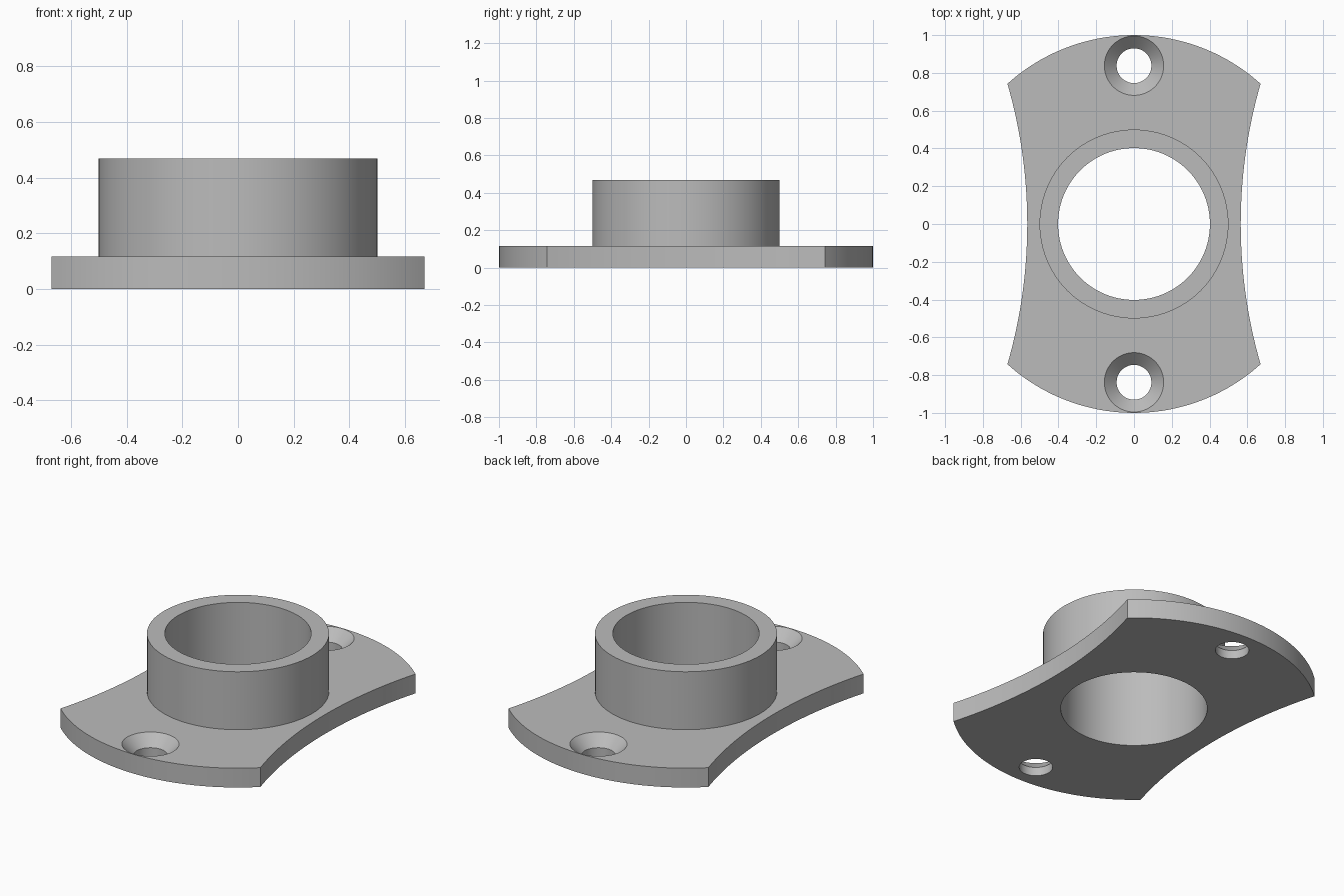
import bpy, bmesh, math

if "Cube" in bpy.data.objects:
    bpy.data.objects.remove(bpy.data.objects["Cube"])

R_PLATE, CORNER_X, WAIST_X = 1.0, 0.67, 0.565
T, TOP = 0.117, 0.468
HOLE_Y, HOLE_R, SINK_R = 0.838, 0.092, 0.157
SINK_Z = T - (SINK_R - HOLE_R)          # 45 degree countersink

grey = bpy.data.materials.new("grey_metal")
grey.diffuse_color = (0.5, 0.5, 0.5, 1)
grey.use_nodes = True
grey.node_tree.nodes["Principled BSDF"].inputs["Base Color"].default_value = grey.diffuse_color


def make_object(name, bm):
    bmesh.ops.recalc_face_normals(bm, faces=bm.faces)
    mesh = bpy.data.meshes.new(name)
    bm.to_mesh(mesh)
    bm.free()
    mesh.materials.append(grey)
    ob = bpy.data.objects.new(name, mesh)
    bpy.context.collection.objects.link(ob)
    return ob


def lathe(name, profile, y=0, n=96):
    """Closed solid turned about a vertical axis from (radius, z) points."""
    bm = bmesh.new()
    rings = [[bm.verts.new((r * math.cos(2 * math.pi * i / n),
                            y + r * math.sin(2 * math.pi * i / n), z))
              for i in range(n)] for r, z in profile]
    for a, b in zip(rings, rings[1:]):
        for i in range(n):
            j = (i + 1) % n
            bm.faces.new((a[i], a[j], b[j], b[i]))
    bm.faces.new(rings[0][::-1])
    bm.faces.new(rings[-1])
    return make_object(name, bm)


def arc(cx, r, a0, a1, n):
    return [(cx + r * math.cos(a0 + (a1 - a0) * i / n),
             r * math.sin(a0 + (a1 - a0) * i / n)) for i in range(n)]


# Flange plate: convex ends, concave waisted sides
corner_y = math.sqrt(R_PLATE ** 2 - CORNER_X ** 2)
sag = CORNER_X - WAIST_X
side_r = (corner_y ** 2 + sag ** 2) / (2 * sag)
side_c = WAIST_X + side_r
end_a = math.atan2(corner_y, CORNER_X)
side_a = math.asin(corner_y / side_r)
half = (arc(0, R_PLATE, end_a, math.pi - end_a, 40)
        + arc(-side_c, side_r, side_a, -side_a, 32))
outline = half + [(-x, -y) for x, y in half]
bm = bmesh.new()
base = bm.faces.new([bm.verts.new((x, y, 0)) for x, y in outline])
ext = bmesh.ops.extrude_face_region(bm, geom=[base], use_keep_orig=True)
bmesh.ops.translate(bm, vec=(0, 0, T),
                    verts=[v for v in ext["geom"] if isinstance(v, bmesh.types.BMVert)])
flange = make_object("flange", bm)

# Raised collar, overlapping the plate before being joined to it
collar = lathe("collar_helper", [(0.5, 0.05), (0.5, TOP)])

# Centre bore and the two countersunk screw holes
e = 0.1
bore = lathe("bore_cutter", [(0.402, -e), (0.402, TOP + e)])
screw_holes = [lathe("screw_hole_cutter",
                     [(HOLE_R, -e), (HOLE_R, SINK_Z), (SINK_R, T), (SINK_R, T + e)],
                     s * HOLE_Y, 64) for s in (1, -1)]

for helper, op in [(collar, 'UNION'), (bore, 'DIFFERENCE')] + [(h, 'DIFFERENCE') for h in screw_holes]:
    mod = flange.modifiers.new(helper.name, 'BOOLEAN')
    mod.operation, mod.object, mod.solver = op, helper, 'EXACT'

# Apply the cuts, then remove the helpers
bpy.context.view_layer.update()
cut = bpy.data.meshes.new_from_object(flange.evaluated_get(bpy.context.evaluated_depsgraph_get()))
flange.modifiers.clear()
flange.data = cut
for helper in [collar, bore] + screw_holes:
    bpy.data.objects.remove(helper)

bpy.ops.object.select_all(action='DESELECT')
flange.select_set(True)
bpy.context.view_layer.objects.active = flange
bpy.ops.object.shade_smooth_by_angle(angle=math.radians(30))
